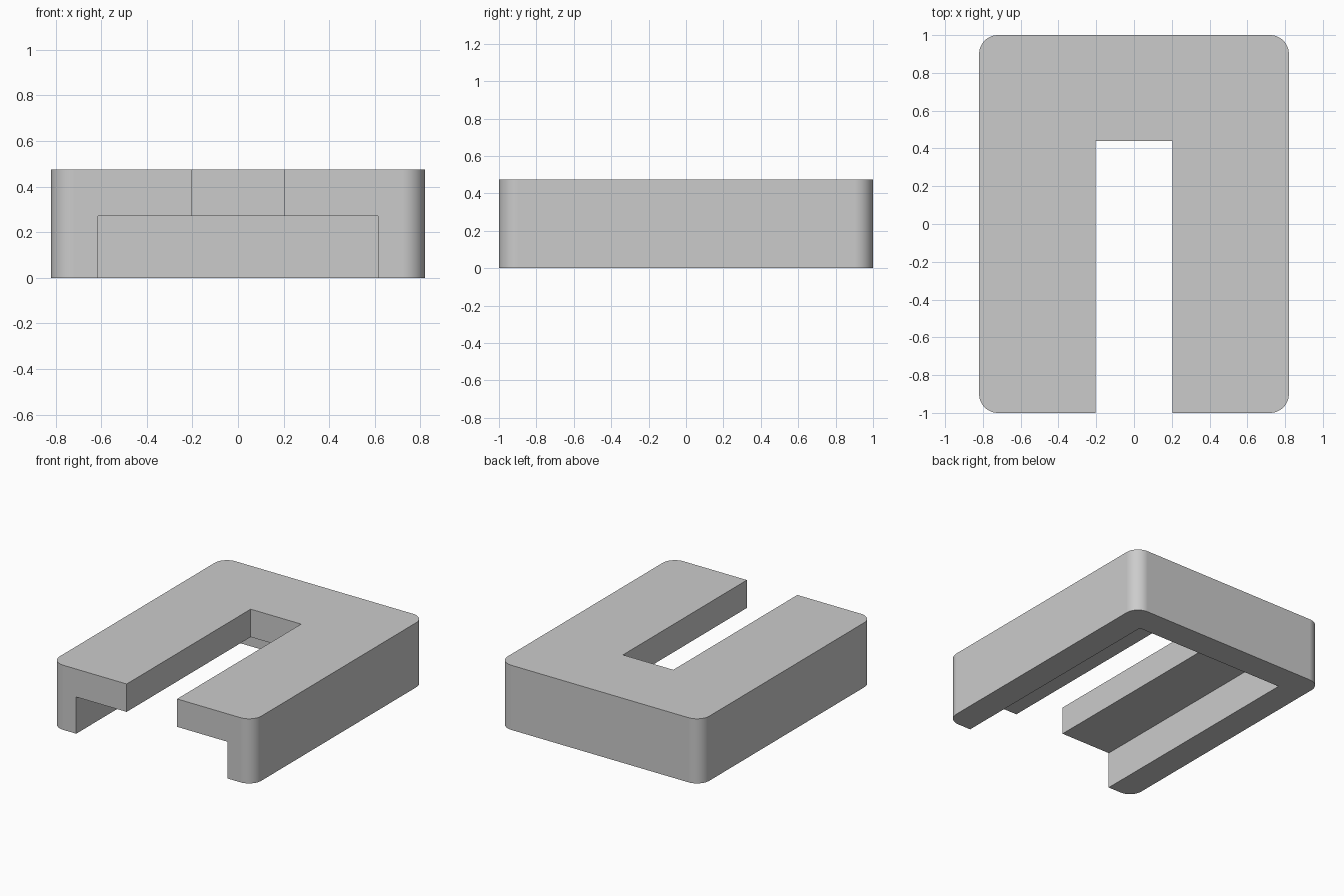
import bpy
import bmesh
from mathutils import Matrix, Vector

default = bpy.data.objects.get("Cube")
if default:
    bpy.data.objects.remove(default, do_unlink=True)

HALF_WIDTH, HALF_LENGTH, HEIGHT = 0.82, 1.0, 0.475
RADIUS = 0.1
SLOT_HALF, SLOT_END = 0.205, 0.44
CAVITY_HALF, CAVITY_END, CAVITY_TOP = 0.615, 0.795, 0.27
OVERLAP = 0.2


def make_box(name, low, high, radius=0):
    """Box between two corners, with optional rounded vertical edges."""
    low, high = Vector(low), Vector(high)
    bm = bmesh.new()
    bmesh.ops.create_cube(bm, size=1, matrix=Matrix.Translation((low + high) / 2)
                          @ Matrix.Diagonal((*(high - low), 1)))
    if radius:
        upright = [e for e in bm.edges
                   if abs(e.verts[0].co.z - e.verts[1].co.z) > 0.01]
        bmesh.ops.bevel(bm, geom=upright, offset=radius, offset_type='OFFSET',
                        segments=12, profile=0.5, affect='EDGES')
    mesh = bpy.data.meshes.new(name)
    bm.to_mesh(mesh)
    bm.free()
    obj = bpy.data.objects.new(name, mesh)
    bpy.context.collection.objects.link(obj)
    return obj


# Rounded block
body = make_box("slotted_cover", (-HALF_WIDTH, -HALF_LENGTH, 0),
                (HALF_WIDTH, HALF_LENGTH, HEIGHT), RADIUS)

# Slot through the top, and the wider cavity beneath it, both open at the front
cutters = [
    make_box("slot_cutter", (-SLOT_HALF, -HALF_LENGTH - OVERLAP, -OVERLAP),
             (SLOT_HALF, SLOT_END, HEIGHT + OVERLAP)),
    make_box("cavity_cutter", (-CAVITY_HALF, -HALF_LENGTH - OVERLAP, -OVERLAP),
             (CAVITY_HALF, CAVITY_END, CAVITY_TOP)),
]
bpy.ops.object.select_all(action='DESELECT')
body.select_set(True)
bpy.context.view_layer.objects.active = body
for cutter in cutters:
    cutter.hide_render = True
    cut = body.modifiers.new("cut", 'BOOLEAN')
    cut.operation = 'DIFFERENCE'
    cut.solver = 'EXACT'
    cut.object = cutter
    bpy.ops.object.modifier_apply(modifier=cut.name)
    bpy.data.objects.remove(cutter, do_unlink=True)

# Smooth rounded corners, crisp edges elsewhere
bpy.ops.object.shade_smooth_by_angle(angle=0.52)
weighted = body.modifiers.new("flat_sides", 'WEIGHTED_NORMAL')
weighted.keep_sharp = True

# Single grey material
grey = bpy.data.materials.new("light_grey")
grey.use_nodes = True
colour = (0.6, 0.6, 0.6, 1)
grey.diffuse_color = colour
grey.node_tree.nodes["Principled BSDF"].inputs["Base Color"].default_value = colour
body.data.materials.clear()
body.data.materials.append(grey)
